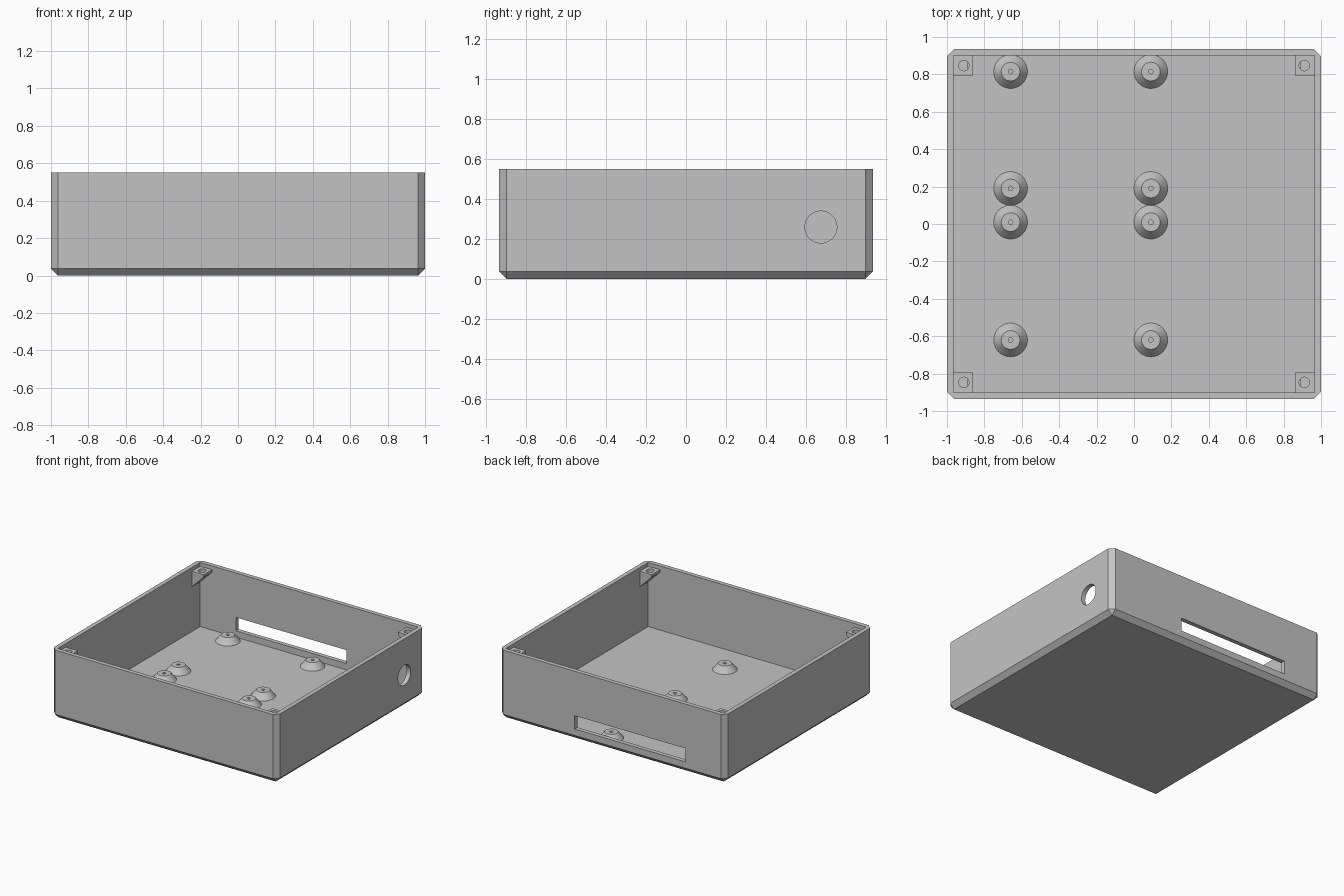
import bpy, bmesh
from mathutils import Matrix, Vector

default = bpy.data.objects.get("Cube")
if default:
    bpy.data.objects.remove(default, do_unlink=True)

grey = bpy.data.materials.new("plain grey")
grey.use_nodes = True
grey.diffuse_color = (0.55, 0.55, 0.55, 1)
grey.node_tree.nodes["Principled BSDF"].inputs["Base Color"].default_value = (0.55, 0.55, 0.55, 1)

HX, HY, H = 1.0, 0.935, 0.55      # outer half sizes and height
IX, IY = 0.965, 0.90              # cavity half sizes
FLOOR, CHAMFER = 0.037, 0.037


def finish(name, bm):
    bmesh.ops.recalc_face_normals(bm, faces=bm.faces)
    mesh = bpy.data.meshes.new(name)
    bm.to_mesh(mesh)
    bm.free()
    mesh.materials.append(grey)
    obj = bpy.data.objects.new(name, mesh)
    bpy.context.scene.collection.objects.link(obj)
    return obj


def box(name, low, high, bevel=None):
    bm = bmesh.new()
    low, high = Vector(low), Vector(high)
    bmesh.ops.create_cube(bm, size=1, matrix=Matrix.Translation((low + high) / 2)
                          @ Matrix.Diagonal((*(high - low), 1)))
    if bevel:
        # chamfer everything except the top rim
        edges = [e for e in bm.edges if min(v.co.z for v in e.verts) < low.z + 0.001]
        bmesh.ops.bevel(bm, geom=edges, offset=bevel, segments=1, affect='EDGES')
    return finish(name, bm)


def cylinder(name, centre, radius, depth, axis='Z', sides=48):
    bm = bmesh.new()
    turn = Matrix.Rotation(1.5707963, 4, 'Y') if axis == 'X' else Matrix()
    bmesh.ops.create_cone(bm, cap_ends=True, segments=sides, radius1=radius, radius2=radius,
                          depth=depth, matrix=Matrix.Translation(centre) @ turn)
    return finish(name, bm)


def cut(target, cutter):
    mod = target.modifiers.new("cut", 'BOOLEAN')
    mod.operation = 'DIFFERENCE'
    mod.solver = 'EXACT'
    mod.object = cutter
    bpy.context.view_layer.objects.active = target
    bpy.ops.object.modifier_apply(modifier=mod.name)
    bpy.data.objects.remove(cutter, do_unlink=True)


def smooth(obj):
    bpy.ops.object.select_all(action='DESELECT')
    obj.select_set(True)
    bpy.context.view_layer.objects.active = obj
    bpy.ops.object.shade_smooth_by_angle(angle=0.5)


# Open tray with chamfered corners, back slot and cable hole
tray = box("enclosure_tray", (-HX, -HY, 0), (HX, HY, H), CHAMFER)
cut(tray, box("cavity_cutter", (-IX, -IY, FLOOR), (IX, IY, H + 0.2)))
cut(tray, box("slot_cutter", (-0.65, 0.85, 0.088), (0.33, 1.0, 0.195)))
cut(tray, cylinder("cable_hole_cutter", (HX, 0.675, 0.26), 0.08, 0.2, 'X'))
smooth(tray)

# Conical standoffs, each spun from a profile with a small pilot hole
PROFILE = [(0.09, FLOOR), (0.05, 0.086), (0.012, 0.086), (0.012, FLOOR + 0.003), (0, FLOOR + 0.003)]
for column, x in (("left", 0.09), ("right", -0.66)):
    for row, y in enumerate((-0.62, 0.01, 0.19, 0.815), 1):
        bm = bmesh.new()
        verts = [bm.verts.new((r, 0, z)) for r, z in PROFILE]
        edges = [bm.edges.new(pair) for pair in zip(verts, verts[1:])]
        bmesh.ops.spin(bm, geom=verts + edges, cent=(0, 0, 0), axis=(0, 0, 1),
                       angle=6.2831853, steps=48)
        bmesh.ops.remove_doubles(bm, verts=bm.verts, dist=0.0001)
        bmesh.ops.translate(bm, verts=bm.verts, vec=(x, y, 0))
        smooth(finish(f"standoff_{column}_{row}", bm))

# Wedge-shaped screw brackets under the rim at each corner
TOP, INNER_X, INNER_Y = 0.52, 0.86, 0.795
for side, sx in (("left", 1), ("right", -1)):
    for end, sy in (("front", -1), ("back", 1)):
        bm = bmesh.new()
        outline = [(IX, TOP), (INNER_X, TOP), (INNER_X, 0.50), (IX, 0.395)]
        face = bm.faces.new([bm.verts.new((sx * x, sy * INNER_Y, z)) for x, z in outline])
        swept = bmesh.ops.extrude_face_region(bm, geom=[face])["geom"]
        bmesh.ops.translate(bm, vec=(0, sy * (IY - INNER_Y), 0),
                            verts=[g for g in swept if isinstance(g, bmesh.types.BMVert)])
        bracket = finish(f"bracket_{end}_{side}", bm)
        cut(bracket, cylinder("screw_hole_cutter", (sx * 0.91, sy * 0.847, TOP), 0.028, 0.1, sides=32))
        smooth(bracket)
